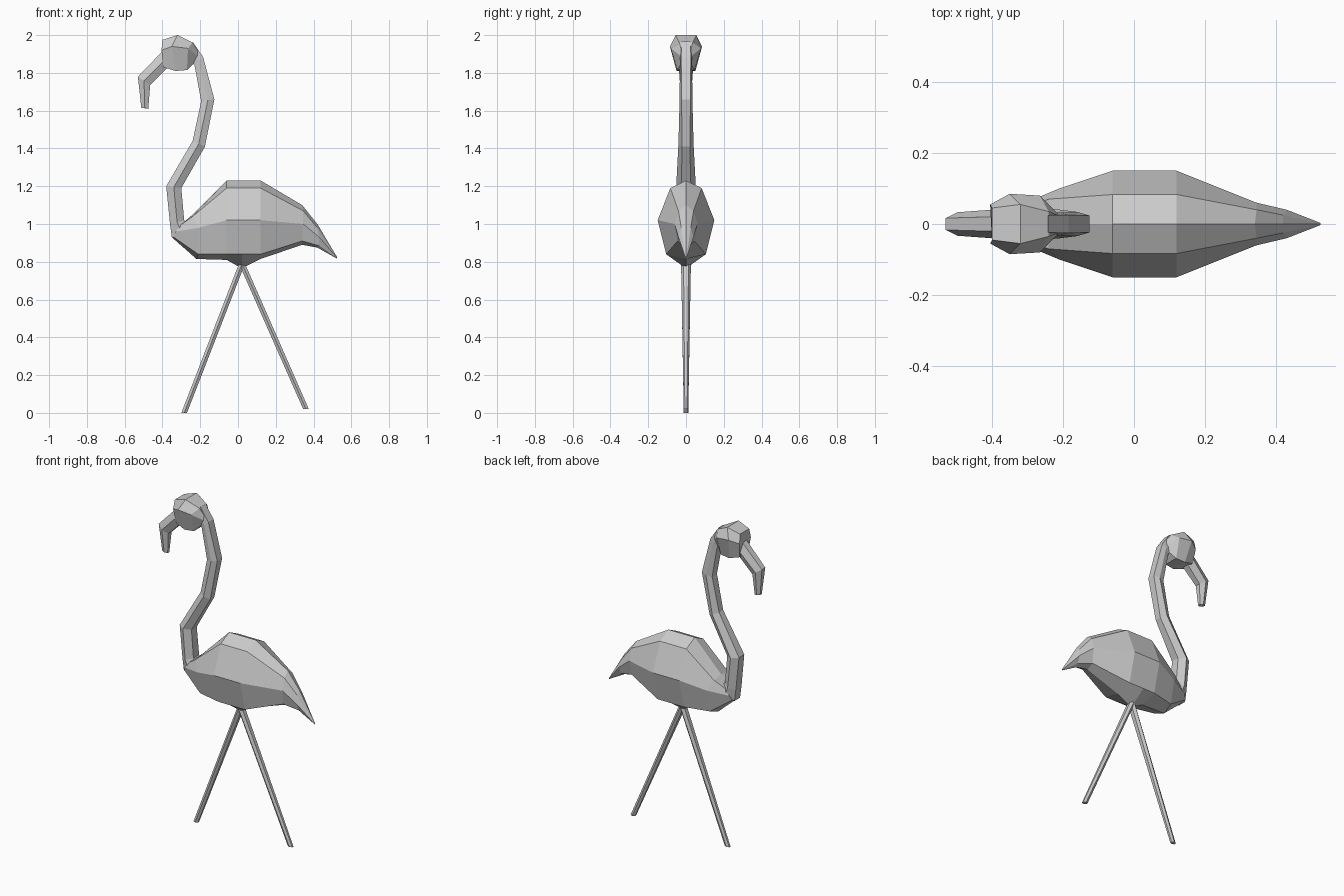
import bpy, bmesh


def loft(name, half_rings):
    """Skin flat-faced rings; each half ring of (x, y, z) is mirrored over y = 0."""
    bm = bmesh.new()
    rings = []
    for half in half_rings:
        pts = list(half) + [(x, -y, z) for x, y, z in reversed(half) if y > 0]
        rings.append([bm.verts.new(p) for p in pts])
    n = len(rings[0])
    for a, b in zip(rings, rings[1:]):
        for i in range(n):
            j = (i + 1) % n
            bm.faces.new((a[i], a[j], b[j], b[i]))
    bm.faces.new(rings[0])
    bm.faces.new(rings[-1])
    bmesh.ops.recalc_face_normals(bm, faces=bm.faces)
    mesh = bpy.data.meshes.new(name)
    bm.to_mesh(mesh)
    bm.free()
    obj = bpy.data.objects.new(name, mesh)
    bpy.context.collection.objects.link(obj)
    return obj


def hex_ring(front, back, w, edge=0.5):
    """Half of a six-sided section between two outline points (x, z)."""
    (fx, fz), (bx, bz) = front, back
    return [(fx, w * edge, fz), ((fx + bx) / 2, w, (fz + bz) / 2), (bx, w * edge, bz)]


def belly(x, low):
    return [(x, 0, 1.23), (x, 0.083, 1.19), (x, 0.15, 1.02), (x, 0.105, 0.84), (x, 0, low)]


# Body with drooping tail
loft("body", [
    [(-0.29, 0, 1.0), (-0.31, 0.045, 0.99), (-0.33, 0.05, 0.96), (-0.34, 0.035, 0.93), (-0.345, 0, 0.925)],
    [(-0.24, 0, 1.05), (-0.24, 0.07, 1.04), (-0.21, 0.1, 0.98), (-0.21, 0.07, 0.84), (-0.22, 0, 0.815)],
    belly(-0.06, 0.81), belly(0.02, 0.765), belly(0.12, 0.815),
    [(0.34, 0, 1.10), (0.345, 0.04, 1.07), (0.345, 0.06, 1.0), (0.34, 0.045, 0.91), (0.34, 0, 0.89)],
    [(0.42, 0, 1.0), (0.42, 0.025, 0.98), (0.43, 0.04, 0.93), (0.43, 0.02, 0.885), (0.42, 0, 0.875)],
    [(0.525, 0, 0.824), (0.525, 0.002, 0.822), (0.525, 0.003, 0.82), (0.525, 0.002, 0.818), (0.525, 0, 0.816)],
])

# Curved neck
loft("neck", [
    hex_ring((-0.35, 0.925), (-0.25, 0.99), 0.055),
    hex_ring((-0.36, 1.0), (-0.285, 1.02), 0.055),
    hex_ring((-0.38, 1.20), (-0.30, 1.19), 0.052),
    hex_ring((-0.24, 1.44), (-0.175, 1.41), 0.04),
    hex_ring((-0.195, 1.65), (-0.125, 1.66), 0.034, 0.7),
    hex_ring((-0.23, 1.84), (-0.185, 1.885), 0.032, 0.8),
    hex_ring((-0.29, 1.89), (-0.24, 1.965), 0.03, 0.8),
])

# Faceted head
loft("head", [
    [(-0.40, 0.045, 1.975), (-0.405, 0.055, 1.92), (-0.395, 0.04, 1.83)],
    [(-0.32, 0.055, 2.0), (-0.35, 0.085, 1.94), (-0.33, 0.05, 1.81)],
    [(-0.24, 0.035, 1.96), (-0.265, 0.08, 1.93), (-0.27, 0.045, 1.815)],
    [(-0.215, 0.025, 1.92), (-0.215, 0.03, 1.89), (-0.235, 0.025, 1.85)],
])

# Hooked beak
loft("beak", [
    hex_ring((-0.38, 1.935), (-0.37, 1.83), 0.042),
    hex_ring((-0.53, 1.78), (-0.465, 1.735), 0.033),
    hex_ring((-0.512, 1.615), (-0.475, 1.61), 0.016),
])

# Splayed stake legs
for name, foot_x, foot_z in (("front_leg", -0.285, 0.0), ("rear_leg", 0.36, 0.02)):
    loft(name, [
        hex_ring((0.005, 0.79), (0.037, 0.79), 0.026),
        hex_ring((foot_x - 0.015, foot_z), (foot_x + 0.015, foot_z), 0.012),
    ])
